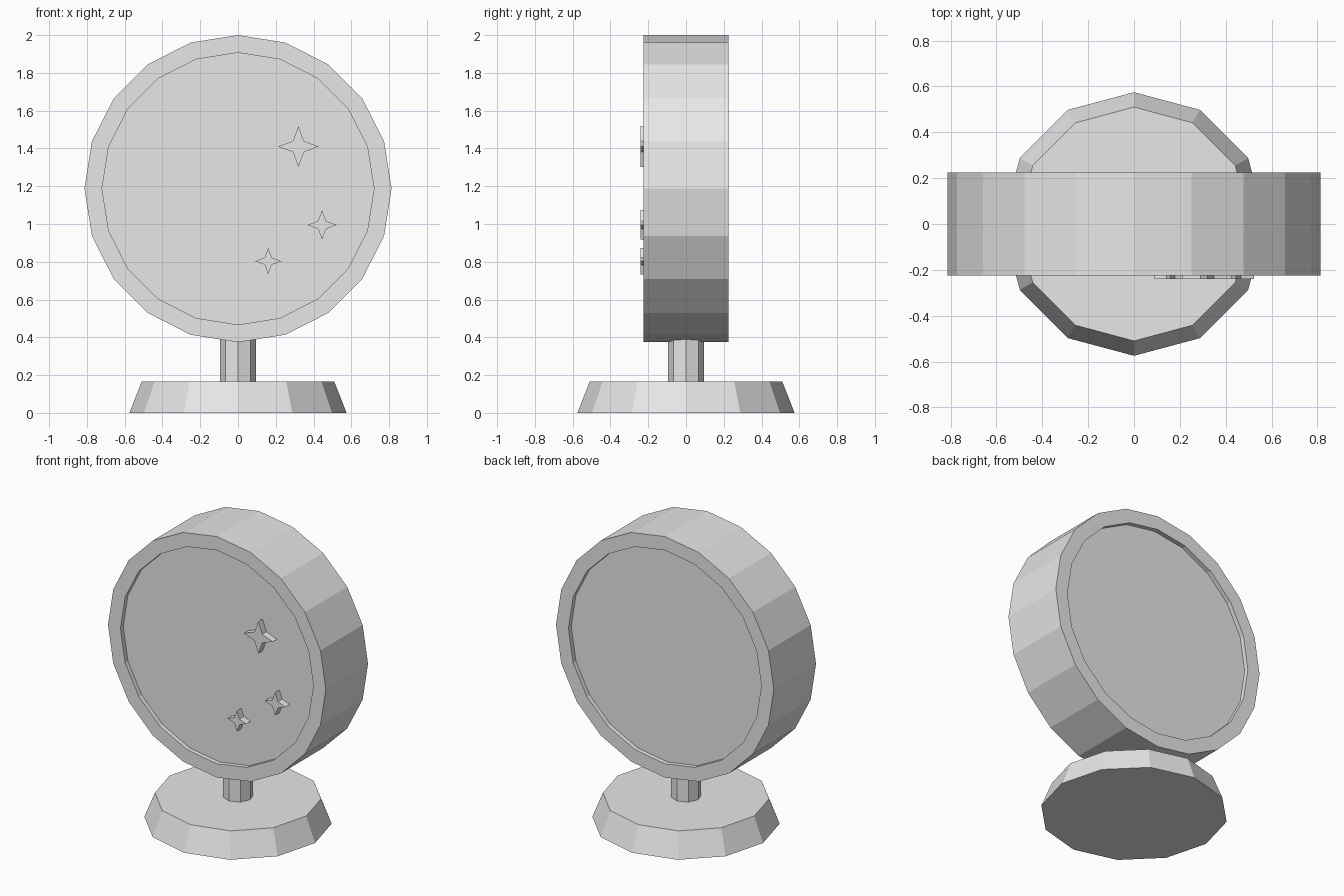
import bpy
import bmesh
from math import sin, cos, pi
from mathutils import Matrix, Vector

if "Cube" in bpy.data.objects:
    bpy.data.objects.remove(bpy.data.objects["Cube"], do_unlink=True)

grey = bpy.data.materials.new("plain grey")
grey.use_nodes = True
GREY = (0.8, 0.8, 0.8, 1)
grey.diffuse_color = GREY
grey.node_tree.nodes["Principled BSDF"].inputs["Base Color"].default_value = GREY


def finish(name, bm):
    bmesh.ops.recalc_face_normals(bm, faces=bm.faces)
    mesh = bpy.data.meshes.new(name)
    bm.to_mesh(mesh)
    bm.free()
    mesh.materials.append(grey)
    obj = bpy.data.objects.new(name, mesh)
    bpy.context.collection.objects.link(obj)
    return obj


def turned(name, profile, sides, matrix=Matrix()):
    """Capped solid turned about its own z axis from (radius, height) pairs."""
    bm = bmesh.new()
    rings = [[bm.verts.new((r * sin(2 * pi * i / sides), r * cos(2 * pi * i / sides), h))
              for i in range(sides)] for r, h in profile]
    for low, high in zip(rings, rings[1:]):
        for i in range(sides):
            j = (i + 1) % sides
            bm.faces.new((low[i], low[j], high[j], high[i]))
    bm.faces.new(rings[0])
    bm.faces.new(rings[-1])
    bm.transform(matrix)
    return finish(name, bm)


def star(name, x, z, size, front=-0.24, back=-0.19):
    """Four-pointed raised star facing the front."""
    bm = bmesh.new()
    verts = []
    for i in range(8):
        r = size if i % 2 == 0 else size * 0.38
        a = i * pi / 4
        verts.append(bm.verts.new((x + r * sin(a), front, z + r * cos(a))))
    face = bm.faces.new(verts)
    ext = bmesh.ops.extrude_face_region(bm, geom=[face], use_keep_orig=True)
    moved = [g for g in ext["geom"] if isinstance(g, bmesh.types.BMVert)]
    bmesh.ops.translate(bm, verts=moved, vec=Vector((0, back - front, 0)))
    return finish(name, bm)


# Foot and stem
turned("base", [(0.575, 0), (0.51, 0.165)], 12)
turned("stem", [(0.094, 0.15), (0.094, 0.42)], 8)

# Upright disc with a shallow recess on both faces
upright = Matrix.Translation((0, 0, 1.187)) @ Matrix.Rotation(pi / 2, 4, "X")
RIM, PANEL, HALF, FLOOR = 0.813, 0.72, 0.225, 0.195
turned("disc", [(PANEL, -FLOOR), (PANEL, -HALF), (RIM, -HALF),
                (RIM, HALF), (PANEL, HALF), (PANEL, FLOOR)], 20, upright)

# Raised stars on the front panel
star("large_star", 0.32, 1.41, 0.108)
star("middle_star", 0.445, 0.995, 0.078)
star("small_star", 0.16, 0.803, 0.07)
